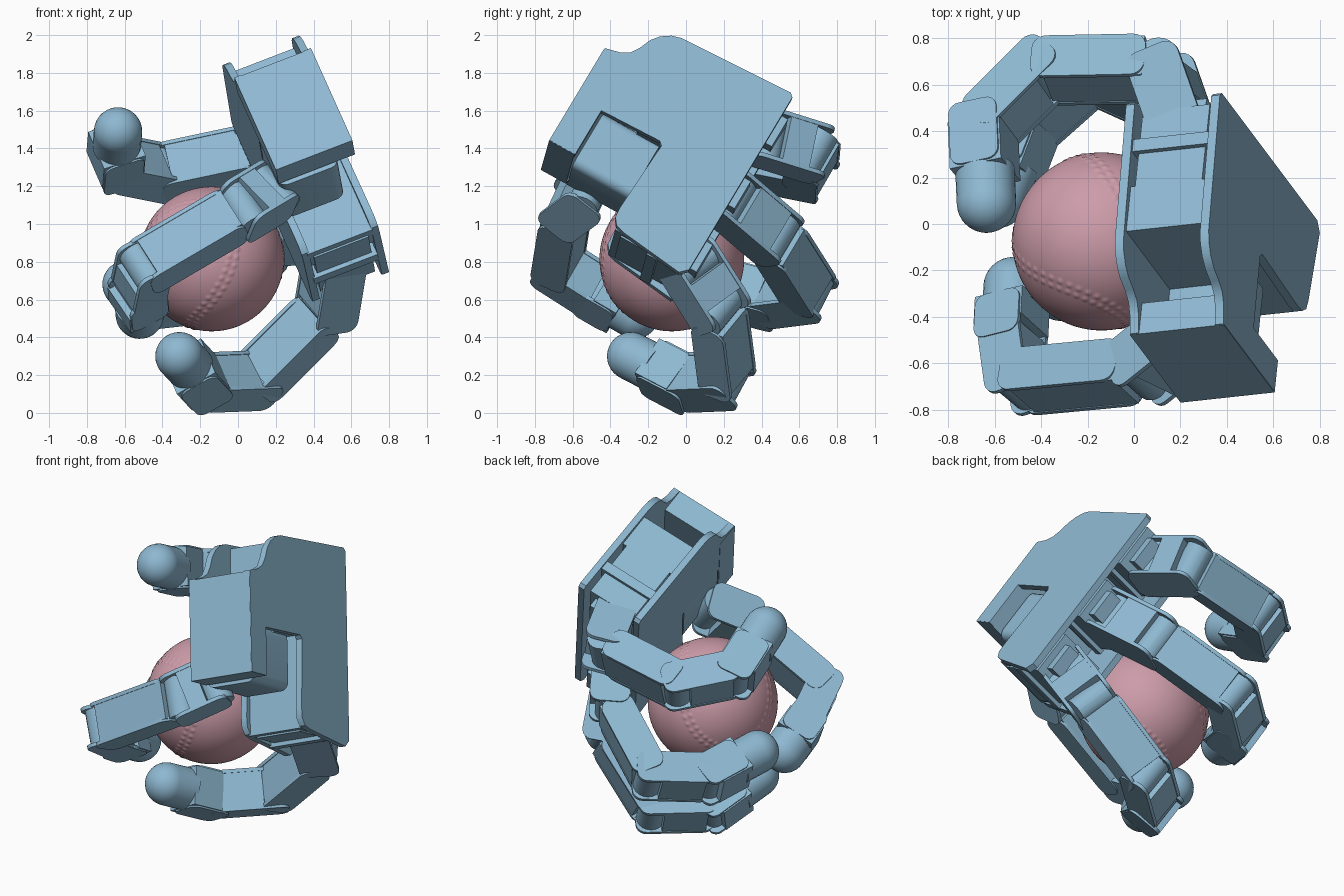
import bpy, bmesh, math
from mathutils import Vector, Matrix, kdtree

cube = bpy.data.objects.get("Cube")
if cube:
    bpy.data.objects.remove(cube, do_unlink=True)


def material(name, rgb):
    m = bpy.data.materials.new(name)
    m.use_nodes = True
    m.diffuse_color = (*rgb, 1)
    m.node_tree.nodes["Principled BSDF"].inputs["Base Color"].default_value = (*rgb, 1)
    return m


BLUE = material("steel blue", (0.27, 0.48, 0.64))
PINK = material("dusty pink", (0.61, 0.335, 0.40))
made = []


def finish(bm, name, mat):
    bmesh.ops.recalc_face_normals(bm, faces=bm.faces)
    me = bpy.data.meshes.new(name)
    bm.to_mesh(me)
    bm.free()
    me.materials.append(mat)
    ob = bpy.data.objects.new(name, me)
    bpy.context.collection.objects.link(ob)
    made.append(ob)
    return ob


def frame(origin, u, v, w):
    m = Matrix((u, v, w)).transposed().to_4x4()
    m.translation = origin
    return m


def prism(bm, mat, pts, lo, hi):
    """Extrude a flat outline between two heights of a local frame."""
    a = [bm.verts.new(mat @ Vector((x, y, lo))) for x, y in pts]
    b = [bm.verts.new(mat @ Vector((x, y, hi))) for x, y in pts]
    bm.faces.new(a)
    bm.faces.new(b)
    for i in range(len(a)):
        j = (i + 1) % len(a)
        bm.faces.new((a[i], a[j], b[j], b[i]))


def rounded(x0, x1, y, r, n=5):
    """Outline of a rounded rectangle, centred across its length."""
    out = []
    for k, (cx, cy) in enumerate(((x1 - r, y - r), (x0 + r, y - r),
                                  (x0 + r, r - y), (x1 - r, r - y))):
        for i in range(n + 1):
            t = math.pi / 2 * (k + i / n)
            out.append((cx + r * math.cos(t), cy + r * math.sin(t)))
    return out


def rect(x0, x1, y0, y1):
    return [(x0, y0), (x1, y0), (x1, y1), (x0, y1)]


# Palm axes: F towards the fingers, D across the palm, N out of the back
D = Vector((0.36, -0.48, -0.80)).normalized()
F = Vector((0.09, 0.87, -0.48)).normalized()
N = D.cross(F).normalized()
F = N.cross(D)
PALM = frame(Vector(), F, D, N)

# Back and inner palm plates share one outline
outline = [(-1.27, -1.2), (-1.27, -.59), (-1.115, -.59), (-1.115, -.88), (-.765, -.89),
           (-.745, -.87), (-.765, -.45), (-.76, -.39), (-.73, -.35), (-.68, -.335),
           (-.32, -.29), (-.28, -.33), (-.28, -1.47), (-.3, -1.49), (-.95, -1.46),
           (-1.0, -1.445), (-1.05, -1.41), (-1.085, -1.365), (-1.11, -1.3),
           (-1.14, -1.25), (-1.19, -1.22)]
for name, lo, hi in (("back_plate", .965, 1.005), ("palm_plate", .57, .61)):
    bm = bmesh.new()
    prism(bm, PALM, outline, lo, hi)
    finish(bm, name, BLUE)


def palm_box(name, f0, f1, d0, d1, n0, n1):
    bm = bmesh.new()
    prism(bm, PALM, rect(f0, f1, d0, d1), n0, n1)
    finish(bm, name, BLUE)


palm_box("wrist_block", -1.272, -1.12, -1.195, -.588, .568, 1.003)
palm_box("palm_core", -.9, -.68, -1.44, -.9, .6, .97)
palm_box("palm_core_lower", -.73, -.6, -.95, -.34, .6, .97)

# Thumb motor fills the notch, with rounded lower edges
bm = bmesh.new()
side = frame(F * -.93 + D * -.74 + N * .74, D, N, F)
prism(bm, side, rounded(-.18, .17, .17, .05), -.178, .168)
finish(bm, "thumb_motor", BLUE)

# Finger motors between the plates
for i, d in enumerate((-1.3, -.89, -.47)):
    palm_box(f"finger_motor_{i + 1}", -.69, -.31, d - .14, d + .14, .63, .94)
    palm_box(f"finger_motor_flange_{i + 1}", -.52, -.46, d - .165, d + .165, .6, .966)
    palm_box(f"finger_motor_horn_{i + 1}", -.34, -.25, d - .09, d + .09, .65, .9)


def link_frame(a, b, w):
    u = (b - a).normalized()
    w = (w - u * w.dot(u)).normalized()
    return frame(a, u, w.cross(u), w), (b - a).length


def link(name, a, b, w, half_w, half_t, before, after):
    """Two rounded side rails with a motor block and a joint barrel between."""
    m, length = link_frame(a, b, w)
    bm = bmesh.new()
    for s in (-1, 1):
        lo, hi = sorted((s * half_w, s * (half_w - .022)))
        prism(bm, m, rounded(-before, length + after, half_t, .06), lo, hi)
    inner = half_w - .012
    prism(bm, m, rect(.06, length - .04, -half_t + .004, half_t - .004), -inner, inner)
    prism(bm, m, rounded(-.085, .085, .085, .083), -inner, inner)
    finish(bm, name, BLUE)


def tip(name, a, b, w):
    """End block carrying a round fingertip."""
    m, length = link_frame(a, b, w)
    bm = bmesh.new()
    for s in (-1, 1):
        lo, hi = sorted((s * .128, s * .106))
        prism(bm, m, rounded(-.08, length * .6, .11, .05), lo, hi)
    prism(bm, m, rect(.0, length * .62, -.118, .118), -.118, .118)
    prism(bm, m, rounded(-.08, .08, .08, .078), -.115, .115)
    finish(bm, name + "_end_block", BLUE)
    bm = bmesh.new()
    turn = m @ Matrix.Translation((length, 0, 0)) @ Matrix.Rotation(math.pi / 2, 4, 'Y')
    bmesh.ops.create_uvsphere(bm, u_segments=32, v_segments=20, radius=.128, matrix=turn)
    stem = m @ Matrix.Translation((length * .77, 0, 0)) @ Matrix.Rotation(math.pi / 2, 4, 'Y')
    bmesh.ops.create_cone(bm, cap_ends=True, segments=32, radius1=.128, radius2=.128,
                          depth=length * .46, matrix=stem)
    finish(bm, name + "_tip", BLUE)


# Joint positions from the knuckle to the fingertip centre
def knuckle(d):
    return F * -.3 + D * d + N * .75


digits = {
    "upper_finger": (D, knuckle(-1.3), (.12, .67, 1.38), (-.40, .66, 1.27),
                     (-.65, .41, 1.32), (-.635, .09, 1.49)),
    "middle_finger": (D, knuckle(-.89), (.22, .47, .93), (-.2, .66, .63),
                      (-.47, .42, .60), (-.59, .11, .68)),
    "lower_finger": (D, knuckle(-.45), (.47, .17, .55), (.09, .22, .17),
                     (-.18, -.02, .16), (-.31, -.29, .30)),
    "thumb": (Vector((.5, -.43, -.75)), (.18, -.51, 1.17), (.03, -.63, 1.08),
              (-.50, -.68, .77), (-.53, -.46, .63), (-.52, -.27, .52)),
}
for name, (w, *joints) in digits.items():
    k, j1, j2, j3, end = [Vector(p) for p in joints]
    link(name + "_base", k, j1, w, .14, .12, .05 if name == "thumb" else .1, .07)
    link(name + "_long_link", j1, j2, w, .131, .1, -.05, .02)
    link(name + "_short_link", j2, j3, w, .126, .1, .09, .01)
    tip(name, j3, end, w)

# Ball with a row of soft raised stitches on each side of its seam
CENTRE, R = Vector((-.14, -.075, .815)), .383
tilt = Matrix.Rotation(.6, 3, 'X') @ Matrix.Rotation(.5, 3, 'Y')


def seam(t):
    p = Vector((math.cos(t) + .4 * math.cos(3 * t),
                math.sin(t) - .4 * math.sin(3 * t), 1.26 * math.sin(2 * t)))
    return tilt @ p.normalized()


COUNT = 96
stitches = kdtree.KDTree(COUNT * 2)
for i in range(COUNT):
    t = math.tau * i / COUNT
    p = seam(t)
    across = p.cross(seam(t + .01) - seam(t - .01)).normalized()
    for s in (-1, 1):
        stitches.insert((p + across * s * .05).normalized() * R, i)
stitches.balance()

bm = bmesh.new()
bmesh.ops.create_icosphere(bm, subdivisions=7, radius=R)
for v in bm.verts:
    near = stitches.find(v.co)[2] / .02
    if near < 1:
        v.co *= 1 + .012 * (1 - near * near) ** 2
    v.co += CENTRE
finish(bm, "ball", PINK)

# Smooth round surfaces while keeping hard edges
bpy.ops.object.select_all(action='DESELECT')
for ob in made:
    ob.select_set(True)
bpy.context.view_layer.objects.active = made[0]
bpy.ops.object.shade_smooth_by_angle(angle=math.radians(35))
